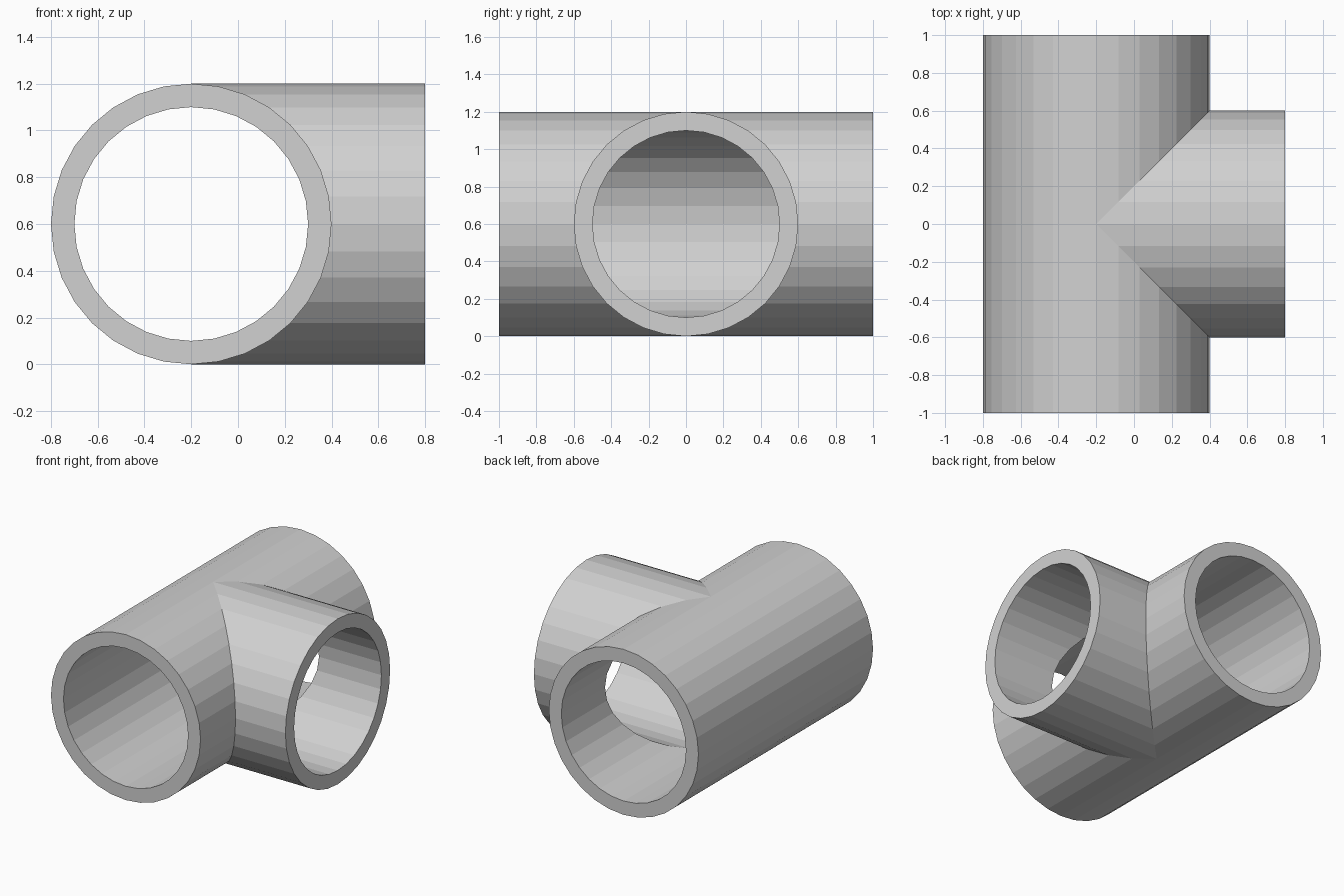
import bpy
import bmesh
from math import sin, cos, tau

cube = bpy.data.objects.get("Cube")
if cube:
    bpy.data.objects.remove(cube, do_unlink=True)

SIDES = 32
OUTER, INNER = 0.6, 0.5
RUN_HALF, BRANCH_LENGTH = 1.0, 1.0
AXIS_X, AXIS_Z = -0.2, 0.6

grey = bpy.data.materials.new("light grey")
grey.use_nodes = True
colour = (0.64, 0.64, 0.64, 1)
grey.diffuse_color = colour
grey.node_tree.nodes["Principled BSDF"].inputs["Base Color"].default_value = colour


# Each arm gives its mitred joint point and its open end point at one angle
def front_arm(u, z):
    return (u, -max(u, 0), z), (u, -RUN_HALF, z)


def back_arm(u, z):
    return (u, max(u, 0), z), (u, RUN_HALF, z)


def branch_arm(u, z):
    return (abs(u), u, z), (BRANCH_LENGTH, u, z)


def ring(bm, arm, radius):
    points = []
    for i in range(SIDES):
        a = tau * i / SIDES
        u = radius * sin(a) if i % (SIDES // 2) else 0.0
        joint, end = arm(u, radius * cos(a))
        points.append((bm.verts.new(joint), bm.verts.new(end)))
    return points


bm = bmesh.new()
for arm in (front_arm, back_arm, branch_arm):
    outer, inner = ring(bm, arm, OUTER), ring(bm, arm, INNER)
    for i in range(SIDES):
        j = (i + 1) % SIDES
        # outside wall, bore wall, flat end rim
        for wall in (outer, inner):
            bm.faces.new((wall[i][0], wall[j][0], wall[j][1], wall[i][1]))
        bm.faces.new((outer[i][1], outer[j][1], inner[j][1], inner[i][1]))

# Weld the arms into one closed fitting
bmesh.ops.remove_doubles(bm, verts=bm.verts, dist=0.0001)
bmesh.ops.recalc_face_normals(bm, faces=bm.faces)

mesh = bpy.data.meshes.new("pipe_tee")
bm.to_mesh(mesh)
bm.free()
mesh.materials.append(grey)
tee = bpy.data.objects.new("pipe_tee", mesh)
tee.location = (AXIS_X, 0, AXIS_Z)
bpy.context.scene.collection.objects.link(tee)
